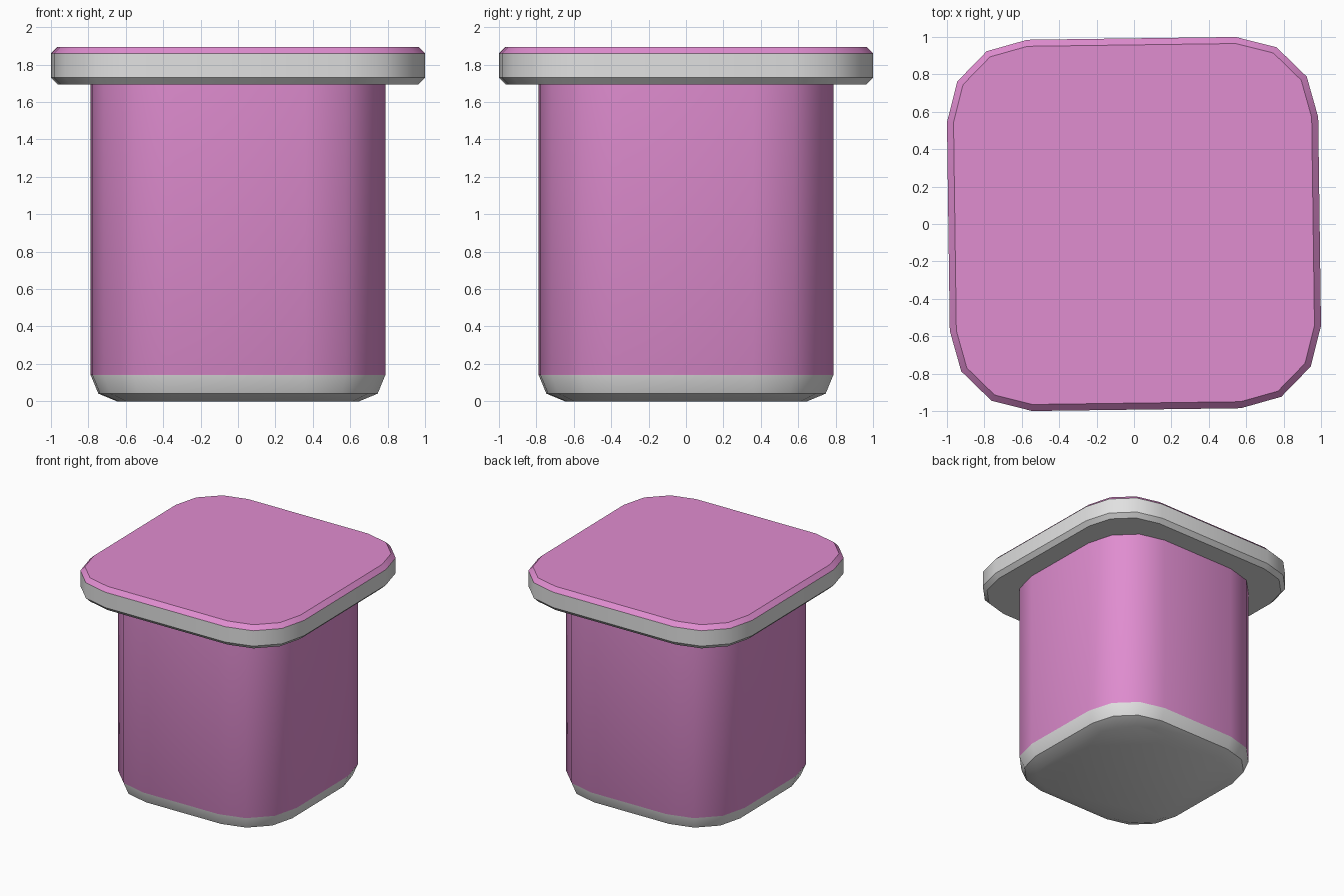
import bpy, bmesh, math

if "Cube" in bpy.data.objects:
    bpy.data.objects.remove(bpy.data.objects["Cube"])


def material(name, rgb):
    m = bpy.data.materials.new(name)
    m.diffuse_color = (*rgb, 1)
    m.use_nodes = True
    m.node_tree.nodes["Principled BSDF"].inputs["Base Color"].default_value = m.diffuse_color
    return m


PINK = material("pink", (0.745, 0.266, 0.631))
GREY = material("light grey", (0.75, 0.75, 0.75))
TURN = math.radians(0.77)   # the whole outline is turned very slightly


def outline(flat, radius, z):
    """Rounded square: flat = half length of straight side, three facets per corner."""
    pts = []
    for q in range(4):
        c = math.radians(45 + 90 * q)
        cx, cy = flat * math.sqrt(2) * math.cos(c), flat * math.sqrt(2) * math.sin(c)
        for k in range(4):
            a = math.radians(90 * q + 30 * k)
            x, y = cx + radius * math.cos(a), cy + radius * math.sin(a)
            pts.append((x * math.cos(TURN) - y * math.sin(TURN),
                        x * math.sin(TURN) + y * math.cos(TURN), z))
    return pts


def loft(name, flat, radius, levels, pink_above):
    """Stack inset outlines (inset, z) into a closed solid; pink above a height."""
    bm = bmesh.new()
    rings = [[bm.verts.new(p) for p in outline(flat, radius - i, z)] for i, z in levels]
    n = len(rings[0])
    for a, b in zip(rings, rings[1:]):
        for k in range(n):
            j = (k + 1) % n
            bm.faces.new((a[k], a[j], b[j], b[k]))
    bm.faces.new(rings[0][::-1])
    bm.faces.new(rings[-1])
    bm.normal_update()
    for f in bm.faces:
        f.material_index = 0 if f.calc_center_median().z > pink_above else 1
    me = bpy.data.meshes.new(name)
    bm.to_mesh(me)
    bm.free()
    me.materials.append(PINK)
    me.materials.append(GREY)
    ob = bpy.data.objects.new(name, me)
    bpy.context.collection.objects.link(ob)
    bpy.ops.object.select_all(action='DESELECT')
    ob.select_set(True)
    bpy.context.view_layer.objects.active = ob
    bpy.ops.object.shade_smooth_by_angle(angle=math.radians(32))


# Container body with rounded grey base
loft("container_body", 0.35, 0.433,
     [(0.14, 0), (0.041, 0.041), (0, 0.14), (0, 1.705)], 0.14)

# Chamfered lid: grey rim, pink top
loft("lid", 0.5575, 0.435,
     [(0.035, 1.695), (0, 1.73), (0, 1.86), (0.035, 1.895)], 1.86)
